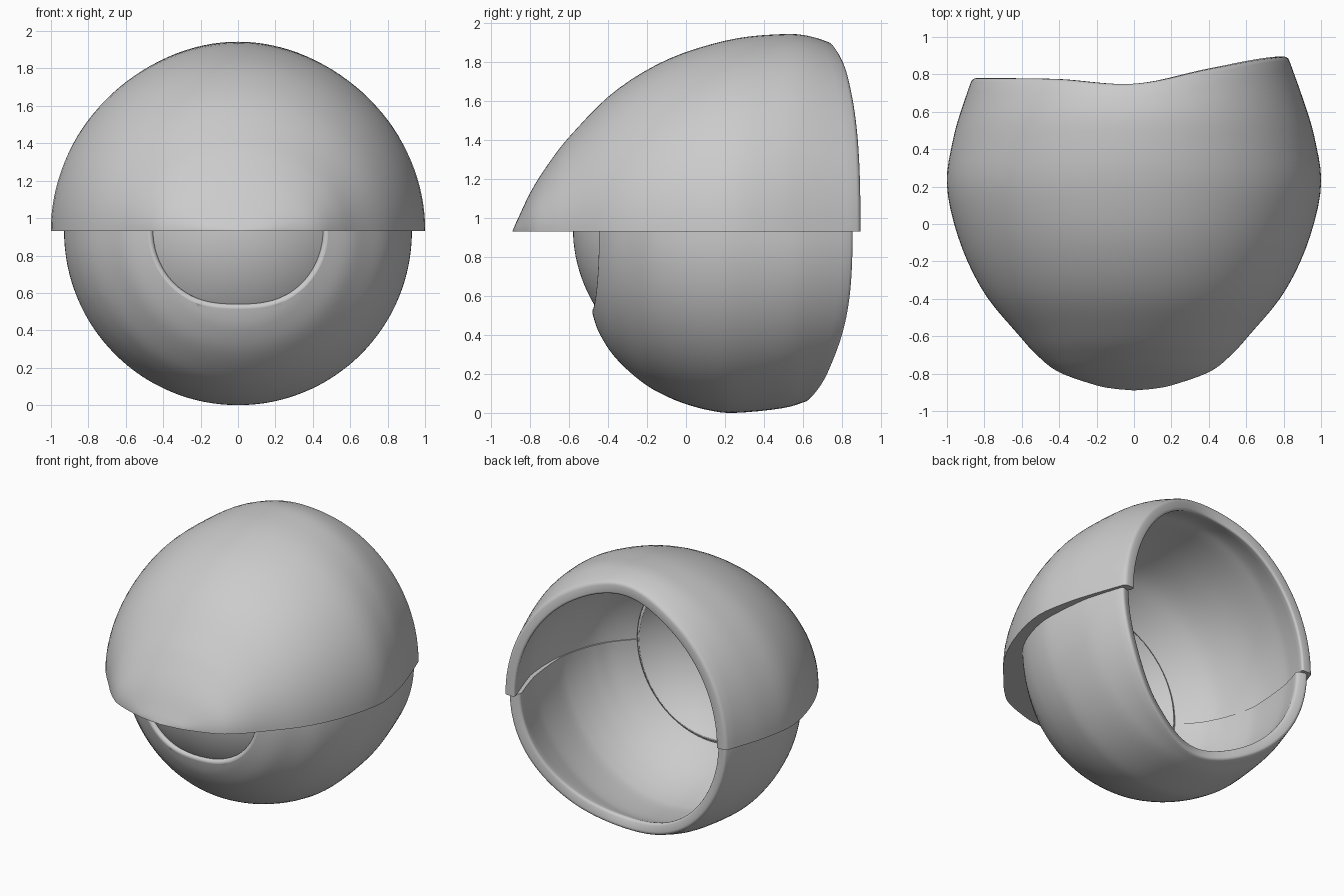
import bpy, bmesh, math
from mathutils import Vector, Matrix

if "Cube" in bpy.data.objects:
    bpy.data.objects.remove(bpy.data.objects["Cube"])

SEAM = 0.93  # height of the split between upper and lower shell


def spline(pts, s):
    """Catmull-Rom through pts, s in 0..len-1."""
    n = len(pts) - 1
    i = min(max(int(s), 0), n - 1)
    f = s - i
    p = [Vector(pts[min(max(k, 0), n)]) for k in (i - 1, i, i + 1, i + 2)]
    return 0.5 * (2 * p[1] + (p[2] - p[0]) * f
                  + (2 * p[0] - 5 * p[1] + 4 * p[2] - p[3]) * f * f
                  + (3 * p[1] - p[0] - 3 * p[2] + p[3]) * f ** 3)


def find_s(pts, y):
    """Spline parameter at which the profile reaches depth y."""
    lo, hi = 0.0, len(pts) - 1.0
    for _ in range(30):
        mid = (lo + hi) / 2
        if spline(pts, mid)[0] < y:
            lo = mid
        else:
            hi = mid
    return lo


def finish(bm, name):
    me = bpy.data.meshes.new(name)
    bm.to_mesh(me)
    bm.free()
    ob = bpy.data.objects.new(name, me)
    bpy.context.collection.objects.link(ob)
    bpy.ops.object.select_all(action='DESELECT')
    ob.select_set(True)
    bpy.context.view_layer.objects.active = ob
    bpy.ops.object.shade_smooth_by_angle(angle=math.radians(40))
    return ob


def loft(prof, a0, start, rim, rows, cols):
    """Grid of points: half-ellipse sections along y, ending on the wavy back rim."""
    grid = []
    for j in range(cols + 1):
        a = a0 + math.pi * j / cols
        c, s = math.cos(a), math.sin(a)
        s0 = find_s(prof, start(s)) if start else 0.0
        s1 = find_s(prof, spline(rim, (c + 1) * 2)[0])
        col = []
        for i in range(rows + 1):
            y, rx, rz = spline(prof, s0 + (s1 - s0) * i / rows)
            z = SEAM if j in (0, cols) else SEAM + rz * s
            col.append(Vector((rx * c, y, z)))
        grid.append(col)
    return grid


def offset_in(grid, rows, cols):
    """Inner skin: thinner at the front opening, full thickness behind."""
    result = []
    for j in range(cols + 1):
        row = []
        for i, p in enumerate(grid[j]):
            du = grid[j][min(i + 1, rows)] - grid[j][max(i - 1, 0)]
            dv = grid[min(j + 1, cols)][i] - grid[max(j - 1, 0)][i]
            n = du.cross(dv)
            if j in (0, cols):
                n.z = 0
            n.normalize()
            if n.dot(p - Vector((0, 0.3, SEAM))) < 0:
                n = -n
            row.append(p - n * (0.045 + 0.035 * min(1, 2.5 * i / rows)))
        result.append(row)
    return result


def half_shell(name, prof, a0, start, rim, inner_prof=None, rows=44, cols=64):
    pts = loft(prof, a0, start, rim, rows, cols)
    if inner_prof:
        pts_in = loft(inner_prof, a0, None, rim, rows, cols)
    else:
        pts_in = offset_in(pts, rows, cols)
    bm = bmesh.new()
    outer = [[bm.verts.new(p) for p in col] for col in pts]
    inner = [[bm.verts.new(p) for p in col] for col in pts_in]
    for j in range(cols):
        for i in range(rows):
            for g in (outer, inner):
                bm.faces.new((g[j][i], g[j + 1][i], g[j + 1][i + 1], g[j][i + 1]))
        for i in ((0, rows) if start else (rows,)):
            bm.faces.new((outer[j][i], outer[j + 1][i], inner[j + 1][i], inner[j][i]))
    for j in (0, cols):
        for i in range(rows):
            bm.faces.new((outer[j][i], outer[j][i + 1], inner[j][i + 1], inner[j][i]))
    bmesh.ops.remove_doubles(bm, verts=bm.verts, dist=1e-4)
    bmesh.ops.recalc_face_normals(bm, faces=bm.faces)
    # round the open rims, keep the seam crisp
    edges = [e for e in bm.edges if len(e.link_faces) == 2
             and e.calc_face_angle(0) > math.radians(40)
             and not all(abs(v.co.z - SEAM) < 1e-4 for v in e.verts)
             and (start or e.verts[0].co.y > 0)]
    bmesh.ops.bevel(bm, geom=edges, offset=0.02, segments=3, profile=0.5,
                    affect='EDGES', clamp_overlap=False)
    return finish(bm, name)


# upper shell: (depth, half width, height), overhanging at the front
upper = [(-.89, 0, 0), (-.88, .11, .025), (-.86, .21, .07), (-.79, .405, .215),
         (-.70, .52, .355), (-.59, .62, .495), (-.37, .80, .715), (-.1, .93, .88),
         (.2, 1.0, .978), (.45, .968, 1.01), (.65, .91, .998), (.93, .81, .89)]
upper_in = [(-.61, 0, 0), (-.575, .2, .2), (-.48, .4, .4), (-.31, .6, .6),
            (-.15, .74, .74), (0, .81, .82), (.25, .865, .87), (.5, .86, .895),
            (.65, .825, .9), (.93, .73, .82)]
half_shell("upper_shell", upper, 0, None,
           [(.78, 0), (.775, 0), (.75, 0), (.83, 0), (.895, 0)], upper_in)

# lower shell with round front opening
lower = [(-.50, .26, .30), (-.49, .33, .37), (-.47, .415, .455), (-.44, .49, .53),
         (-.38, .60, .625), (-.3, .69, .71), (-.2, .785, .79), (-.1, .845, .845),
         (0, .885, .885), (.12, .917, .917), (.25, .93, .93), (.5, .91, .905),
         (.65, .88, .86), (.9, .80, .79)]
half_shell("lower_shell", lower, math.pi, lambda s: -.452 - .033 * s * s,
           [(.765, 0), (.70, 0), (.635, 0), (.735, 0), (.86, 0)])

# domed lens behind the opening
bm = bmesh.new()
bmesh.ops.create_uvsphere(bm, u_segments=64, v_segments=64, radius=0.77)
bmesh.ops.rotate(bm, verts=bm.verts, matrix=Matrix.Rotation(math.pi / 2, 3, 'X'))
bmesh.ops.translate(bm, verts=bm.verts, vec=(0, 0.19, 0.95))
bmesh.ops.bisect_plane(bm, geom=bm.verts[:] + bm.edges[:] + bm.faces[:],
                       plane_co=(0, -0.295, 0), plane_no=(0, 1, 0), clear_outer=True)
lens = finish(bm, "lens")
mod = lens.modifiers.new("thickness", 'SOLIDIFY')
mod.thickness = 0.04
mod.offset = -1
